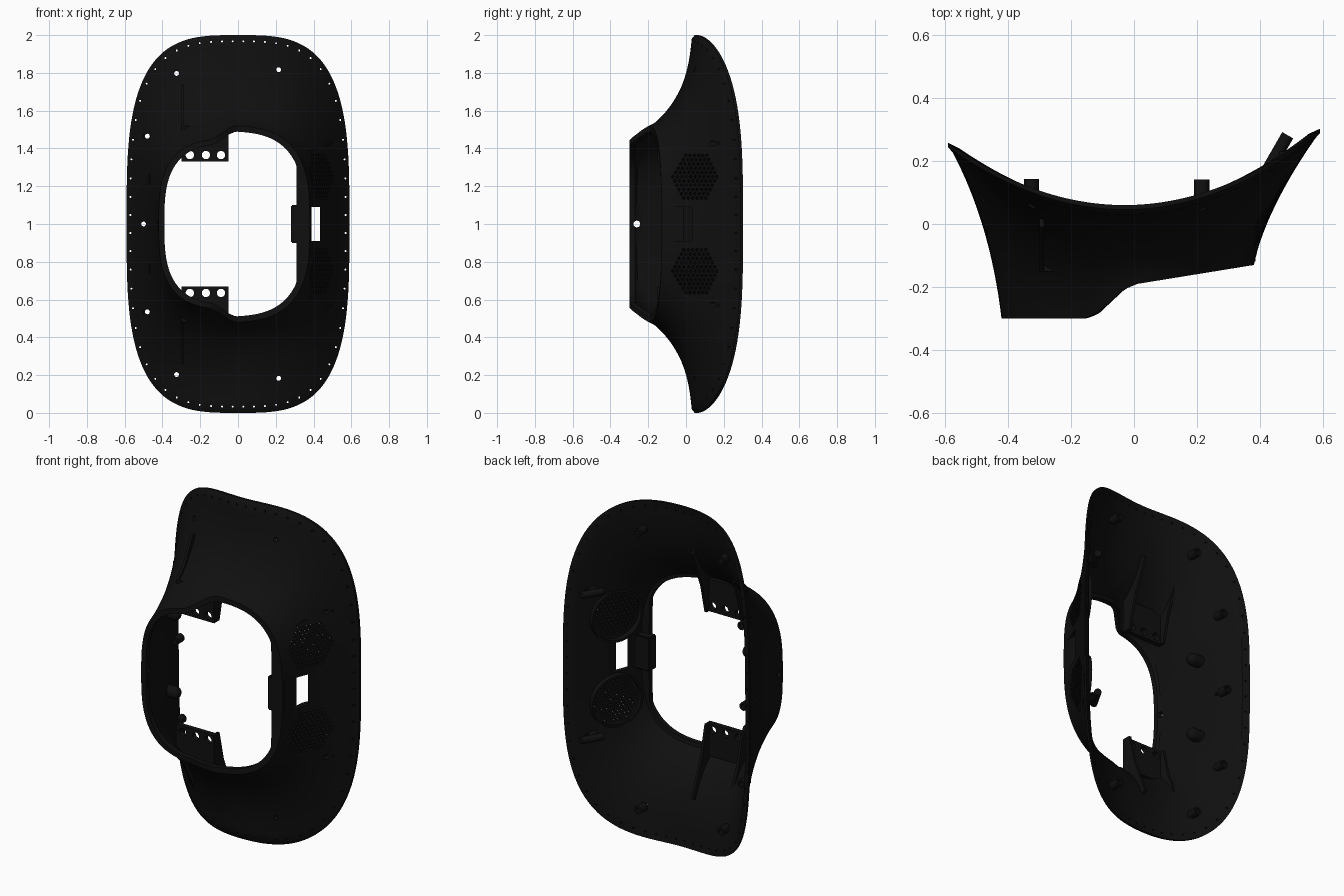
import bpy, bmesh, math
from mathutils import Vector, Matrix

if "Cube" in bpy.data.objects:
    bpy.data.objects.remove(bpy.data.objects["Cube"])

mat = bpy.data.materials.new("black_plastic")
mat.diffuse_color = (0.005, 0.005, 0.005, 1)
mat.use_nodes = True
mat.node_tree.nodes["Principled BSDF"].inputs["Base Color"].default_value = mat.diffuse_color


def finish(bm, name, angle=35):
    bmesh.ops.recalc_face_normals(bm, faces=bm.faces)
    me = bpy.data.meshes.new(name)
    bm.to_mesh(me)
    bm.free()
    me.materials.append(mat)
    ob = bpy.data.objects.new(name, me)
    bpy.context.collection.objects.link(ob)
    smooth(ob, angle)
    return ob


def smooth(ob, angle=35):
    bpy.ops.object.select_all(action='DESELECT')
    ob.select_set(True)
    bpy.context.view_layer.objects.active = ob
    bpy.ops.object.shade_smooth_by_angle(angle=math.radians(angle))


def ring_solid(bm, rings):
    """Skin closed rings into a solid that closes on itself."""
    vs = [[bm.verts.new(p) for p in r] for r in rings]
    for a, b in zip(vs, vs[1:] + vs[:1]):
        for i in range(len(a)):
            k = (i + 1) % len(a)
            bm.faces.new((a[i], a[k], b[k], b[i]))


def aim(p, d):
    return Matrix.Translation(p) @ Vector(d).to_track_quat('Z', 'Y').to_matrix().to_4x4()


def cyl(bm, p, d, r, length, seg=12):
    bmesh.ops.create_cone(bm, cap_ends=True, segments=seg, radius1=r, radius2=r,
                          depth=length, matrix=aim(p, d))


def tube(bm, p, d, r_in, r_out, length, seg=24):
    m = aim(p, d)
    ring_solid(bm, [[m @ Vector((r * math.cos(2 * math.pi * i / seg), r * math.sin(2 * math.pi * i / seg), h))
                     for i in range(seg)] for r, h in
                    ((r_out, 0), (r_out, length), (r_in, length), (r_in, 0))])


def box(bm, x0, x1, y0, y1, z0, z1):
    bmesh.ops.create_cube(bm, size=1, matrix=Matrix.Translation(((x0 + x1) / 2, (y0 + y1) / 2, (z0 + z1) / 2))
                          @ Matrix.Diagonal((x1 - x0, y1 - y0, z1 - z0, 1)))


def superell(i, n, cx, a, b, count):
    c, s = math.cos(2 * math.pi * i / count), math.sin(2 * math.pi * i / count)
    r = (abs(c) ** n + abs(s) ** n) ** (-1 / n)
    return cx + a * c * r, b * s * r


def front_y(x):
    pts = [(-1, -.3), (-.16, -.3), (-.12, -.285), (-.03, -.207), (.01, -.19), (.38, -.13), (1, -.03)]
    for (xa, ya), (xb, yb) in zip(pts, pts[1:]):
        if x <= xb:
            return ya + (yb - ya) * (x - xa) / (xb - xa)


def rim_y(x):
    return .06 + .63 * (x + .03) ** 2


# ---- Flared shell: mouth ring -> control ring -> rim ring
N, T = 160, 16
mouth, ctrl, rim = [], [], []
for i in range(N):
    x, z = superell(i, 3, -.02, .40, 1, N)
    k = min(max((x + .16) / .16, 0), 1)
    b = .45 + .07 * k * k * (3 - 2 * k) - .02 * max(x, 0) / .3
    mouth.append(Vector((x, front_y(x), 1 + z * b)))
    x, z = superell(i, 3, -.0175, .4375, .6, N)
    ctrl.append(Vector((x, .05 * max(0, x / .42) ** 2, 1 + z)))
    x, z = superell(i, 3.3, 0, .59, 1, N)
    rim.append(Vector((x, rim_y(x), 1 + z)))

edge = [Vector((p.x * .975, p.y - .03, 1 + (p.z - 1) * .98)) for p in rim]
outer = [[(1 - t) ** 2 * m + 2 * t * (1 - t) * c + t * t * e for m, c, e in zip(mouth, ctrl, edge)]
         for t in (j / T for j in range(T + 1))]
inner = []
for j in range(1, T + 1):
    row = []
    for i in range(N):
        du = outer[j][(i + 1) % N] - outer[j][i - 1]
        dv = outer[min(j + 1, T)][i] - outer[j - 1][i]
        n = du.cross(dv).normalized()
        if n.y < 0:
            n = -n
        row.append(outer[j][i] + n * .025)
    inner.append(row)
lip = [Vector((min(-.02 + (p.x + .02) * .925, .31), p.y, 1 + (p.z - 1) * .94)) for p in mouth]
lip_back = [p + Vector((0, .03, 0)) for p in lip]
rim_front = [p + Vector((0, -.014, 0)) for p in rim]
bm = bmesh.new()
ring_solid(bm, outer + [rim_front, rim] + inner[::-1] + [lip_back, lip])
shell = finish(bm, "flared_shell")


def inner_point(x, z):
    return min((p for r in inner for p in r), key=lambda p: (p.x - x) ** 2 + (p.z - z) ** 2)


# ---- Cutters: rim holes, screw holes, slot and speaker grilles
bm = bmesh.new()
for i in range(64):
    x, z = superell(i + .5, 3.3, 0, .57, .967, 64)
    cyl(bm, (x, rim_y(x) - .03, 1 + z), (0, 1, 0), .0055, .2, 8)
screws = [(x, 1 + s * z) for x, z in ((-.325, .797), (-.48, .465), (.215, .817), (.475, .427)) for s in (1, -1)]
screws.append((-.5, 1))
for x, z in screws:
    cyl(bm, (x, inner_point(x, z).y, z), (0, 1, 0), .013, .3)
cyl(bm, (-.42, -.26, 1), (1, 0, 0), .018, .12, 16)
box(bm, .39, .435, -.3, .25, .91, 1.09)
nrm, tan = Vector((.876, -.482, 0)), Vector((.482, .876, 0))
speakers = [Vector((.435, .05, 1 + s * .25)) for s in (1, -1)]
for c in speakers:
    for a in range(-6, 7):
        for b in range(-7, 8):
            u, v = (b + .5 * (a % 2)) * .026, a * .0225
            if math.hypot(u, v) < .133:
                cyl(bm, c + tan * u + Vector((0, 0, v)), nrm, .0092, .13, 8)
cutter = finish(bm, "hole_cutter")
cutter.hide_render = True
mod = shell.modifiers.new("holes", 'BOOLEAN')
mod.operation, mod.solver, mod.object = 'DIFFERENCE', 'EXACT', cutter
cut = bpy.data.meshes.new_from_object(shell.evaluated_get(bpy.context.evaluated_depsgraph_get()))
shell.modifiers.clear()
shell.data = cut
bpy.data.objects.remove(cutter)
smooth(shell)

# ---- Speaker mounting rings on the inside
bm = bmesh.new()
for c in speakers:
    tube(bm, c - nrm * .015, -nrm, .14, .152, .035, 40)
finish(bm, "speaker_rings")

# ---- Screw bosses, angled pegs and knobs behind the shell
bm = bmesh.new()
for x, z in screws:
    tube(bm, (x, inner_point(x, z).y + .005, z), (0, 1, 0), .013, .024, .06, 16)
finish(bm, "screw_bosses")
bm = bmesh.new()
for s in (1, -1):
    cyl(bm, (.455, .225, 1 + s * .427), (.5, .87, 0), .02, .13, 16)
finish(bm, "angled_pegs")
bm = bmesh.new()
for s in (1, -1):
    cyl(bm, (-.44, 0, 1 + s * .23), (1, 0, 0), .035, .06, 20)
    bmesh.ops.create_uvsphere(bm, u_segments=20, v_segments=10, radius=.035,
                              matrix=Matrix.Translation((-.41, 0, 1 + s * .23)))
finish(bm, "wall_knobs")

# ---- Latch block beside the slot
bm = bmesh.new()
box(bm, .28, .385, -.125, -.06, .9, 1.1)
bmesh.ops.bevel(bm, geom=bm.edges[:], offset=.006, segments=2, affect='EDGES')
finish(bm, "latch_block")


# ---- Mounting brackets with three holes and side gussets, mirrored top and bottom
def bracket(s, name):
    bm = bmesh.new()
    xs, r = (-.3, -.2125, -.13, -.05), .022
    for xa, xb, hx in zip(xs, xs[1:], (-.255, -.17, -.09)):
        rings = []
        for y, hole in ((-.15, 0), (-.12, 0), (-.12, 1), (-.15, 1)):
            ring = []
            for i in range(32):
                a = 2 * math.pi * i / 32 + math.pi / 4
                c, d = math.cos(a), math.sin(a)
                m = max(abs(c), abs(d))
                px = hx + c * r if hole else (xb + xa) / 2 + c / m * (xb - xa) / 2
                pz = .365 + d * r if hole else .365 + d / m * .035
                ring.append((px, y, 1 + s * pz))
            rings.append(ring)
        ring_solid(bm, rings)
    z0, z1 = sorted((1 + s * .4, 1 + s * .52))
    box(bm, xs[0], xs[-1], -.15, -.12, z0, z1)
    side = [(-.15, .33), (-.1, .33), (-.06, .5), (.03, .72), (-.01, .74), (-.09, .58), (-.15, .52)]
    for xa in (-.3, -.065):
        a, b = [[bm.verts.new((xa + w, y, 1 + s * z)) for y, z in side] for w in (0, .015)]
        bm.faces.new(a)
        bm.faces.new(b[::-1])
        for i in range(len(a)):
            k = (i + 1) % len(a)
            bm.faces.new((a[i], a[k], b[k], b[i]))
    finish(bm, name)


bracket(1, "upper_bracket")
bracket(-1, "lower_bracket")
